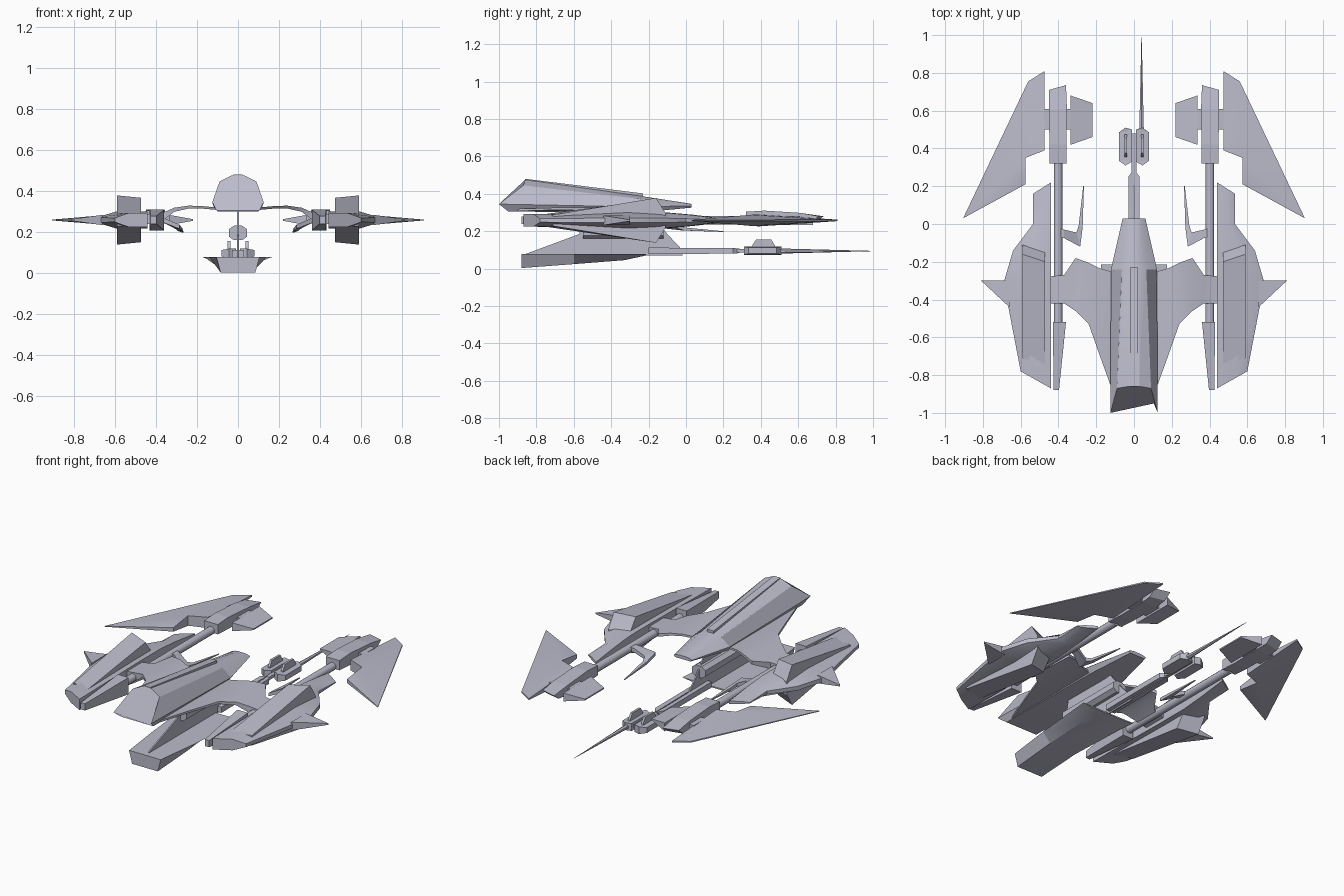
import bpy
import bmesh
import math

default = bpy.data.objects.get("Cube")
if default:
    bpy.data.objects.remove(default)

# One pale lavender grey for the entire craft
paint = bpy.data.materials.new("lavender grey")
colour = (0.50, 0.50, 0.60, 1)
paint.diffuse_color = colour
paint.use_nodes = True
paint.node_tree.nodes["Principled BSDF"].inputs["Base Color"].default_value = colour

LEVEL = 0.258  # height of the outer assemblies


def finish(name, bm, mirror, smooth):
    """Turn a bmesh into a painted object, mirrored across x if asked."""
    bmesh.ops.remove_doubles(bm, verts=bm.verts, dist=0.0001)
    bmesh.ops.recalc_face_normals(bm, faces=bm.faces)
    mesh = bpy.data.meshes.new(name)
    bm.to_mesh(mesh)
    bm.free()
    mesh.materials.append(paint)
    obj = bpy.data.objects.new(name, mesh)
    bpy.context.collection.objects.link(obj)
    if mirror:
        mod = obj.modifiers.new("mirror", 'MIRROR')
        mod.use_mirror_merge = False
    if smooth:
        bpy.ops.object.select_all(action='DESELECT')
        obj.select_set(True)
        bpy.context.view_layer.objects.active = obj
        bpy.ops.object.shade_smooth_by_angle(angle=math.radians(smooth))
    return obj


def loft(name, rings, mirror=False, smooth=0):
    """Skin a row of closed rings and cap both ends."""
    bm = bmesh.new()
    rows = [[bm.verts.new(p) for p in ring] for ring in rings]
    count = len(rows[0])
    for a, b in zip(rows, rows[1:]):
        for i in range(count):
            j = (i + 1) % count
            bm.faces.new((a[i], a[j], b[j], b[i]))
    bm.faces.new(rows[0])
    bm.faces.new(rows[-1])
    return finish(name, bm, mirror, smooth)


def wedge(name, outline, mirror=False, smooth=0, level=LEVEL):
    """Flat outline of (x, y, half thickness) around a level."""
    bm = bmesh.new()
    top = [bm.verts.new((x, y, level + h)) for x, y, h in outline]
    low = [bm.verts.new((x, y, level - h)) for x, y, h in outline]
    caps = [bm.faces.new(top), bm.faces.new(low)]
    for i in range(len(top)):
        j = (i + 1) % len(top)
        bm.faces.new((top[i], top[j], low[j], low[i]))
    bmesh.ops.triangulate(bm, faces=caps)
    return finish(name, bm, mirror, smooth)


def symmetric(half):
    """Complete a ring from its +x half."""
    return list(half) + [(-x, y, z) for x, y, z in reversed(half)]


def box_ring(y, x0, x1, z0, z1):
    return [(x0, y, z0), (x1, y, z0), (x1, y, z1), (x0, y, z1)]


def tube(name, x, z, radius, y0, y1, sides=8, mirror=False, tip=1.0):
    """Straight tube along y, narrowed by tip at the far end."""
    rings = []
    for y, r in ((y0, radius), (y1, radius * tip)):
        angles = [math.tau * (i + 0.5) / sides for i in range(sides)]
        rings.append([(x + r * math.cos(a), y, z + r * math.sin(a)) for a in angles])
    return loft(name, rings, mirror, 50)


# Upper hull: raked nose, sloping back and narrow tail
loft("upper_hull", [symmetric(h) for h in (
    [(.03, -.86, .475), (.09, -.87, .445), (.125, -1, .345), (.105, -.95, .305)],
    [(.025, -.24, .388), (.065, -.24, .372), (.122, -.24, .33), (.1, -.24, .3)],
    [(.02, .03, .346), (.04, .03, .344), (.06, .03, .336), (.05, .03, .326)])],
    smooth=25)
loft("dorsal_ridge", [box_ring(-.86, -.022, .022, .44, .48),
                      box_ring(-.23, -.022, .022, .36, .402)])

# Lower hull: flat deck over a tapering keel
loft("lower_hull", [symmetric([(w, y, .078), (k, y, z)]) for y, w, k, z in (
    (-.88, .105, .085, .003), (-.6, .14, .09, .024),
    (-.33, .165, .085, .045), (-.215, .175, .12, .07))], smooth=25)

# Thin upright pylon joining both hulls, with a long core on it
bm = bmesh.new()
profile = ((-.88, .07), (-.57, .185), (-.55, .31), (-.2, .31), (-.1, .185), (-.02, .1), (-.02, .07))
sides = [[bm.verts.new((x, y, z)) for y, z in profile] for x in (-.004, .004)]
for side in sides:
    bm.faces.new(side)
for i in range(len(profile)):
    j = (i + 1) % len(profile)
    bm.faces.new((sides[0][i], sides[0][j], sides[1][j], sides[1][i]))
finish("pylon", bm, False, 0)
loft("pylon_core", [symmetric([(.02, y, .195 + h), (.045, y, .195 + h / 2),
                               (.045, y, .195 - h / 2), (.02, y, .195 - h)])
                    for y, h in ((-.55, .035), (-.12, .035))])

# Curved shoulder sheets from the hull out to the booms
loft("shoulder_wing", [
    [(x, front, z - t), (x, back, z - t), (x, back, z + t), (x, front, z + t)]
    for x, front, back, z, t in (
        (.09, -.95, -.26, .312, .006), (.18, -.7, -.235, .32, .006),
        (.24, -.53, -.205, .321, .007), (.31, -.46, -.18, .308, .01),
        (.37, -.42, -.27, .272, .02), (.47, -.42, -.28, LEVEL, .025))],
    mirror=True, smooth=40)

# Long booms with a tapered blade at the front
tube("boom", .402, LEVEL, .024, -.52, .33, mirror=True)
loft("boom_blade", [box_ring(-.88, .397, .425, LEVEL - .02, LEVEL + .02),
                    box_ring(-.52, .36, .43, LEVEL - .05, LEVEL + .05)], mirror=True)

# Side pods: faceted body, tall wedge above and below, pointed side fin
loft("side_pod", [
    [(.44, yi, LEVEL - h), (.44, yi, LEVEL + h),
     (.44 + .6 * (xo - .44), yi + .6 * (yo - yi), LEVEL + h),
     (xo, yo, LEVEL + .3 * h), (xo, yo, LEVEL - .3 * h),
     (.44 + .6 * (xo - .44), yi + .6 * (yo - yi), LEVEL - h)]
    for yi, yo, xo, h in (
        (-.87, -.78, .60, .033), (-.31, -.31, .69, .042), (-.1, -.14, .64, .042),
        (.04, 0, .535, .03), (.22, .16, .535, .008))], mirror=True, smooth=25)
loft("pod_wedge", [
    [(.472, y, LEVEL - inner), (.59, y + skew, LEVEL - outer),
     (.59, y + skew, LEVEL + outer), (.472, y, LEVEL + inner)]
    for y, skew, inner, outer in (
        (-.75, .04, .034, .03), (-.2, .04, .108, .12), (-.15, .04, .04, .04))],
    mirror=True)
wedge("pod_fin", [(.66, -.44, .025), (.81, -.30, .004), (.66, -.30, .025)], mirror=True)

# Bent prongs hanging inside the booms
loft("prong", [
    [(x0, y0, z + t), (x1, y1, z + t), (x1, y1, z - t), (x0, y0, z - t)]
    for x0, y0, x1, y1, z, t in (
        (.40, -.07, .40, -.02, .262, .012), (.37, -.075, .37, -.03, .26, .012),
        (.285, -.12, .305, -.045, .225, .01), (.272, -.02, .293, -.01, .212, .008),
        (.265, .2, .269, .2, .198, .002))], mirror=True)

# Rear engine blocks with a raked back, axle and stub wing
loft("engine_block", [box_ring(.32, .358, .448, LEVEL - .012, LEVEL + .046),
                      box_ring(.42, .358, .448, LEVEL - .018, LEVEL + .052),
                      box_ring(.61, .355, .45, LEVEL - .018, LEVEL + .04),
                      [(.36, .69, LEVEL - .012), (.45, .67, LEVEL - .012),
                       (.45, .71, LEVEL + .022), (.36, .735, LEVEL + .022)]], mirror=True)
loft("engine_axle", [box_ring(y, .33, .48, LEVEL - .014, LEVEL + .022)
                     for y in (.5, .61)], mirror=True)
wedge("stub_wing", [(.22, .64, .004), (.335, .68, .025),
                    (.335, .42, .025), (.22, .46, .004)], mirror=True, smooth=30)

# Large swept rear fins
wedge("rear_fin", [(.473, .81, .004), (.56, .755, .004), (.905, .03, .002),
                   (.575, .21, .012), (.575, .35, .03), (.473, .39, .032)],
      mirror=True, smooth=40)

# Tail bars, twin tail boxes with upright vanes, and the long spike
wedge("tail_bar", [(.003, -.2, .017), (.03, -.2, .017), (.03, .25, .015), (.003, .285, .012)],
      mirror=True, level=.095)
loft("tail_strut", [box_ring(y, -.012, .012, .086, .104) for y in (.2, .48)])
wedge("tail_box", [(.01, .33, .022), (.045, .31, .022), (.08, .335, .016),
                   (.08, .485, .016), (.045, .51, .022), (.01, .5, .022)],
      mirror=True, level=.096)
loft("tail_vane", [box_ring(y, .037, .05, .1, z) for y, z in (
    (.355, .125), (.375, .156), (.455, .156), (.475, .125))], mirror=True)
tube("tail_spike", .04, .094, .014, .49, 1.0, sides=6, tip=.06)
